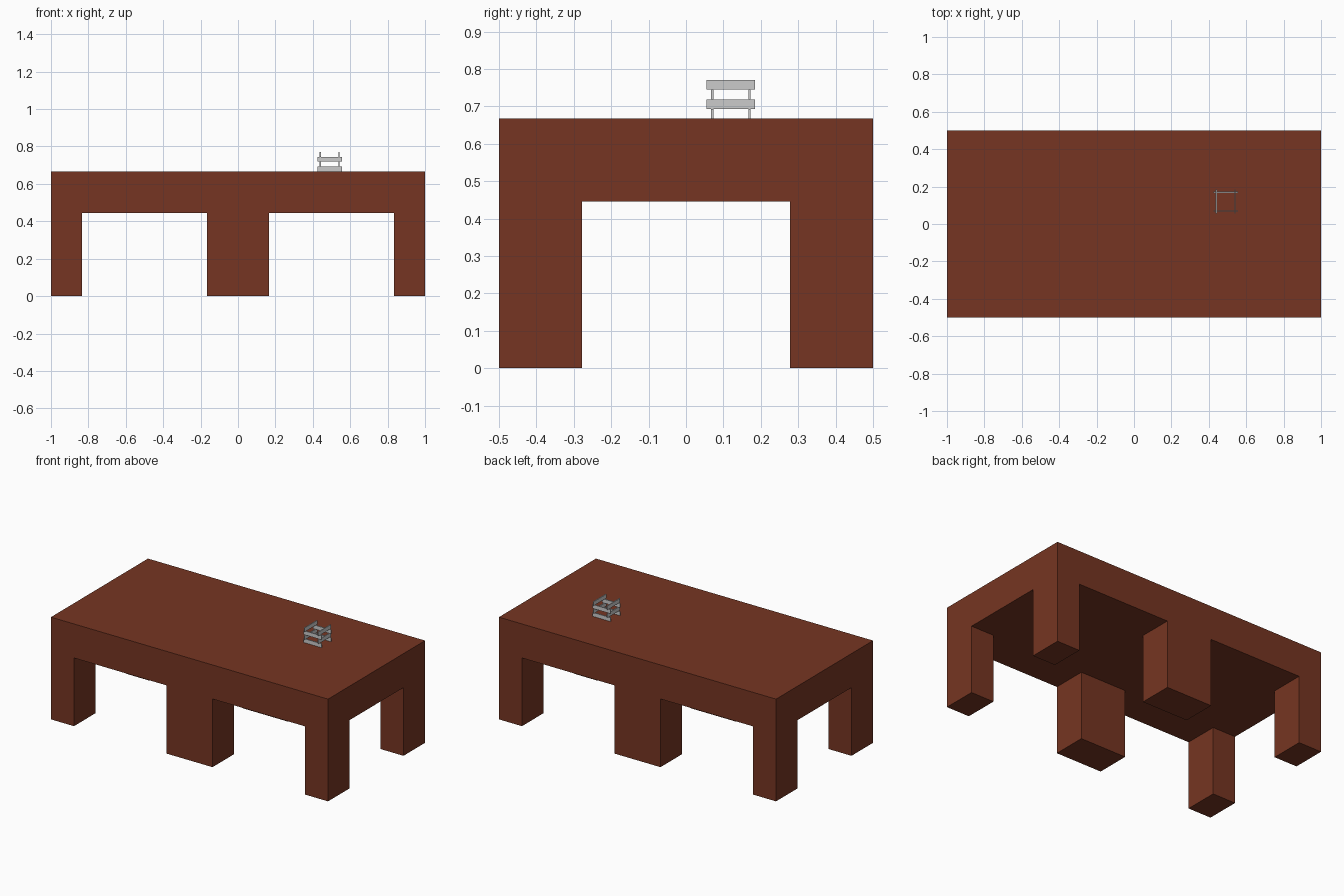
import bpy, bmesh
from mathutils import Vector, Matrix

if "Cube" in bpy.data.objects:
    bpy.data.objects.remove(bpy.data.objects["Cube"])

TOP, APRON = 0.667, 0.445      # table top height, underside height
LEG_X, LEG_Y = 0.166, 0.222    # leg cross-section

brown = bpy.data.materials.new("brown_wood")
brown.diffuse_color = (0.18, 0.036, 0.016, 1)
brown.use_nodes = True
brown.node_tree.nodes["Principled BSDF"].inputs["Base Color"].default_value = brown.diffuse_color


def new_object(name, bm, mat=None):
    bmesh.ops.recalc_face_normals(bm, faces=bm.faces)
    mesh = bpy.data.meshes.new(name)
    bm.to_mesh(mesh)
    bm.free()
    obj = bpy.data.objects.new(name, mesh)
    bpy.context.collection.objects.link(obj)
    if mat:
        mesh.materials.append(mat)
    return obj


def box(bm, centre, size):
    return bmesh.ops.create_cube(
        bm, size=1, matrix=Matrix.Translation(centre) @ Matrix.Diagonal((*size, 1)))


def table_half(name, cx):
    # thick slab, cut along the leg lines
    bm = bmesh.new()
    box(bm, (cx, 0, (TOP + APRON) / 2), (1, 1, TOP - APRON))
    for s in (-1, 1):
        for co, no in (((cx + s * (0.5 - LEG_X), 0, 0), (1, 0, 0)),
                       ((0, s * (0.5 - LEG_Y), 0), (0, 1, 0))):
            bmesh.ops.bisect_plane(bm, geom=bm.verts[:] + bm.edges[:] + bm.faces[:],
                                   plane_co=co, plane_no=no)
    # pull the four legs down from the bottom corner faces
    bm.normal_update()
    corners = []
    for f in bm.faces:
        c = f.calc_center_median()
        if (f.normal.z < -0.9 and abs(c.x - cx) > 0.5 - LEG_X
                and abs(c.y) > 0.5 - LEG_Y):
            corners.append(f)
    legs = bmesh.ops.extrude_discrete_faces(bm, faces=corners)["faces"]
    for v in {v for f in legs for v in f.verts}:
        v.co.z = 0
    bmesh.ops.dissolve_limit(bm, angle_limit=0.01, verts=bm.verts, edges=bm.edges)
    new_object(name, bm, brown)


table_half("left_table_half", -0.5)
table_half("right_table_half", 0.5)

# four crossed layers of thin planks standing on edge
STACK = Vector((0.49, 0.12, TOP))
LENGTH, THICK, HEIGHT, OFFSET = 0.13, 0.006, 0.0258, 0.05
for layer in range(4):
    along_x = layer % 2 == 0
    for s in (-1, 1):
        bm = bmesh.new()
        z = HEIGHT * (layer + 0.5)
        if along_x:
            box(bm, STACK + Vector((0, s * OFFSET, z)), (LENGTH, THICK, HEIGHT))
        else:
            box(bm, STACK + Vector((s * OFFSET, 0, z)), (THICK, LENGTH, HEIGHT))
        new_object("stack_plank", bm)
